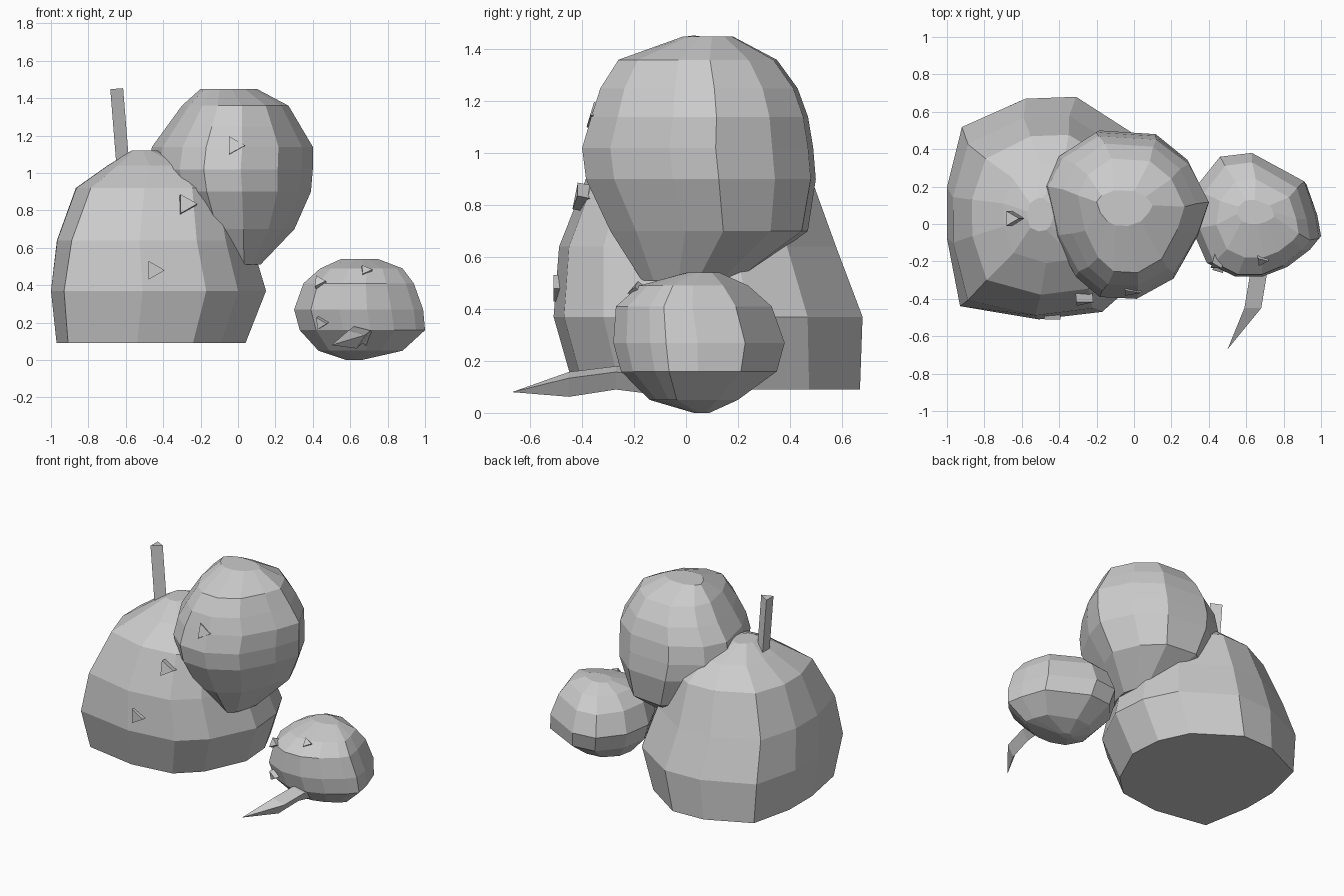
import bpy, bmesh, math
from mathutils import Vector

if "Cube" in bpy.data.objects:
    bpy.data.objects.remove(bpy.data.objects["Cube"])


def loft(name, rings):
    """Skin equal-length point rings, cap both ends, flat shaded."""
    bm = bmesh.new()
    loops = [[bm.verts.new(p) for p in ring] for ring in rings]
    n = len(loops[0])
    for a, b in zip(loops, loops[1:]):
        for i in range(n):
            j = (i + 1) % n
            bm.faces.new((a[i], a[j], b[j], b[i]))
    bm.faces.new(loops[0][::-1])
    bm.faces.new(loops[-1])
    bmesh.ops.remove_doubles(bm, verts=bm.verts, dist=0.0005)
    bmesh.ops.recalc_face_normals(bm, faces=bm.faces)
    me = bpy.data.meshes.new(name)
    bm.to_mesh(me)
    bm.free()
    ob = bpy.data.objects.new(name, me)
    bpy.context.collection.objects.link(ob)
    return ob


def boulder(name, plan, levels):
    """Fit a plan outline into (z, x0, x1, y0, y1, roundness) boxes."""
    xs, ys = [p[0] for p in plan], [p[1] for p in plan]
    unit = [Vector(((x - min(xs)) / (max(xs) - min(xs)) * 2 - 1,
                    (y - min(ys)) / (max(ys) - min(ys)) * 2 - 1)) for x, y in plan]
    rings = []
    for z, x0, x1, y0, y1, r in levels:
        ring = []
        for u in unit:
            p = u.lerp(u.normalized(), r)
            ring.append(((x0 + x1) / 2 + p.x * (x1 - x0) / 2,
                         (y0 + y1) / 2 + p.y * (y1 - y0) / 2, z))
        rings.append(ring)
    return loft(name, rings)


def prism(name, start, end, r, spin=0.0):
    """Three-sided rod between two points."""
    a, b = Vector(start), Vector(end)
    q = (b - a).to_track_quat('Z', 'Y')
    tri = [q @ Vector((r * math.cos(spin + t * math.tau / 3),
                       r * math.sin(spin + t * math.tau / 3), 0)) for t in range(3)]
    return loft(name, [[a + t for t in tri], [b + t for t in tri]])


# Large flat-bottomed boulder
boulder("large_boulder",
        [(-1, -.07), (-.93, -.43), (-.51, -.5), (-.17, -.46), (0, -.31), (.15, 0),
         (.13, .25), (.02, .47), (-.31, .68), (-.58, .67), (-.92, .52), (-1, .2)],
        [(.09, -.97, .04, -.43, .67, 0), (.37, -1, .15, -.51, .68, 0),
         (.64, -.97, .07, -.49, .58, .2), (.92, -.87, 0, -.38, .48, .4),
         (1.04, -.70, -.16, -.21, .33, .5), (1.12, -.57, -.43, -.04, .14, .6)])

# Rounder boulder resting on top
boulder("upper_boulder",
        [(.39, .13), (.28, .35), (.1, .49), (-.22, .51), (-.42, .38), (-.5, .22),
         (-.44, -.06), (-.33, -.27), (-.2, -.38), (0, -.39), (.2, -.28), (.33, -.05)],
        [(.51, -.08, .12, -.17, .20, 0), (.70, -.32, .30, -.29, .46, -.4),
         (.90, -.45, .39, -.385, .50, 0), (1.02, -.48, .40, -.40, .49, 0),
         (1.14, -.46, .40, -.365, .47, 0), (1.25, -.38, .335, -.33, .43, 0),
         (1.36, -.30, .27, -.26, .35, 0), (1.45, -.20, .10, -.01, .18, 0)])

# Small boulder beside them
boulder("small_boulder",
        [(1, -.07), (.98, .05), (.92, .23), (.64, .38), (.47, .36), (.34, .2),
         (.31, 0), (.40, -.2), (.55, -.27), (.7, -.27), (.83, -.22), (.95, -.13)],
        [(0, .58, .66, .03, .09, 0), (.05, .43, .88, -.14, .20, 0),
         (.16, .33, 1, -.25, .35, 0), (.27, .30, .99, -.28, .38, 0),
         (.41, .35, .94, -.27, .33, 0), (.49, .44, .88, -.18, .24, 0),
         (.54, .55, .75, 0, .13, 0)])

# Upright stem
prism("stem", (-.62, .03, .95), (-.66, .03, 1.45), .046, math.pi / 2)

# Pointed root, tapering forward
root = [(.69, -.15, .12, .04, .045), (.665, -.27, .135, .045, .045),
        (.635, -.45, .11, .045, .048), (.5, -.67, .08, 0, 0)]
loft("pointed_root", [[(x - w, y, z + h), (x + w, y, z + h * .5), (x, y, z - h)]
                      for x, y, z, w, h in root])

# Small three-sided chips on the front faces: position, outward direction, radius
chips = [((-.45, -.48, .48), (0, -1, 0), .058), ((-.28, -.395, .83), (.1, -1, .2), .06),
         ((-.02, -.34, 1.14), (0, -1, .3), .058), ((.44, -.20, .41), (-.3, -1, .5), .038),
         ((.68, -.18, .465), (.1, -.8, .7), .036), ((.45, -.22, .20), (-.4, -1, -.2), .038)]
for i, (pos, out, r) in enumerate(chips):
    p, d = Vector(pos), Vector(out).normalized()
    prism(f"chip_{i + 1}", p - d * .03, p + d * .03, r, 0)
